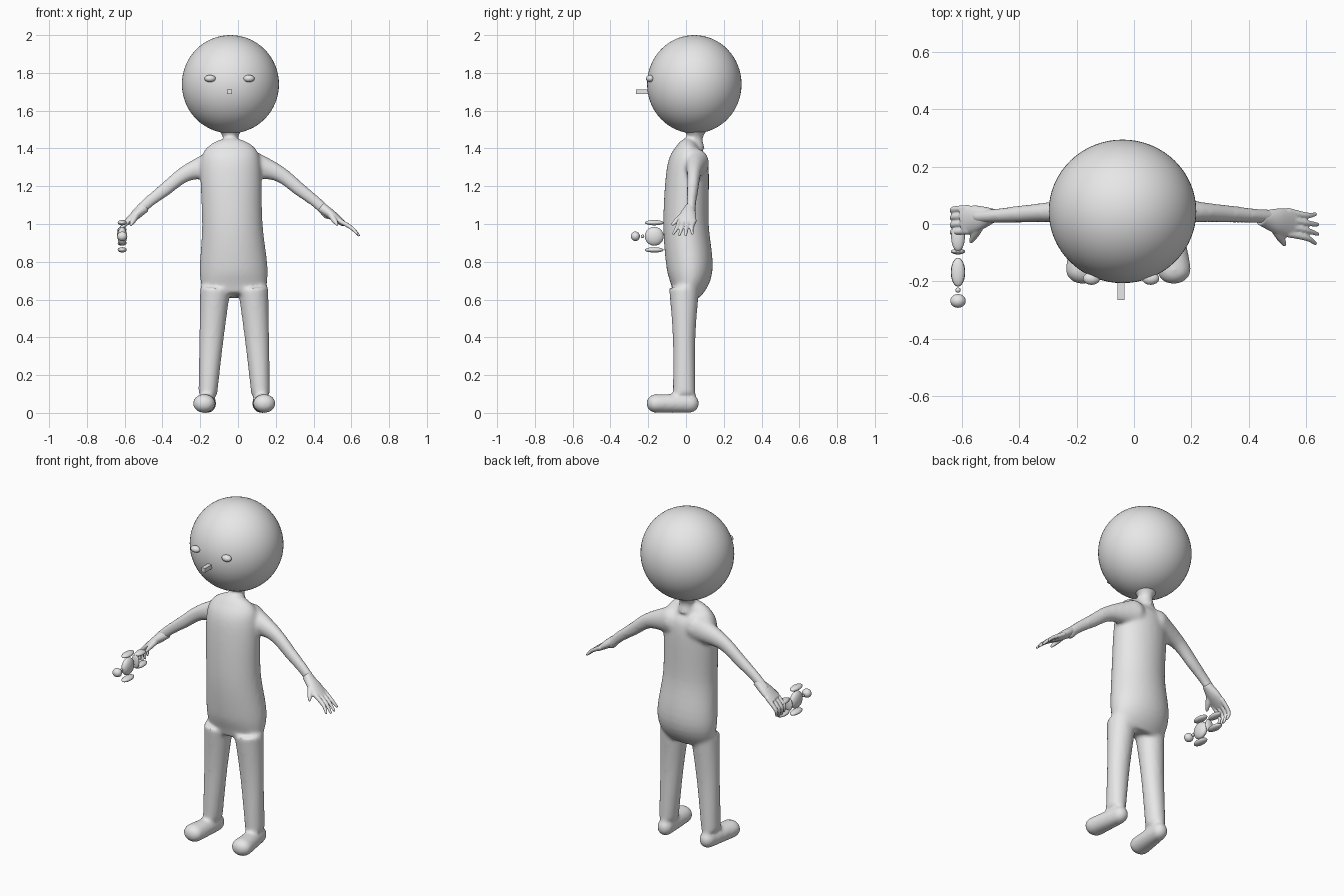
import bpy, bmesh, math
from mathutils import Vector, Matrix

if "Cube" in bpy.data.objects:
    bpy.data.objects.remove(bpy.data.objects["Cube"], do_unlink=True)

shade = 0.8
grey = bpy.data.materials.new("plain_grey")
grey.use_nodes = True
grey.diffuse_color = (shade, shade, shade, 1)
grey.node_tree.nodes["Principled BSDF"].inputs["Base Color"].default_value = grey.diffuse_color

DEPTH_AXIS, UP_AXIS = Vector((0, 1, 0)), Vector((0, 0, 1))


def finish(name, bm, smooth=True):
    bmesh.ops.recalc_face_normals(bm, faces=bm.faces)
    for face in bm.faces:
        face.smooth = smooth
    mesh = bpy.data.meshes.new(name)
    bm.to_mesh(mesh)
    bm.free()
    mesh.materials.append(grey)
    part = bpy.data.objects.new(name, mesh)
    bpy.context.collection.objects.link(part)
    return part


def ease(stations, steps=6):
    """Smooth curve through the stations, rounding both path and radii."""
    keys = [Vector(station) for station in stations]
    keys = [keys[0], *keys, keys[-1]]
    curve = []
    for before, start, end, after in zip(keys, keys[1:], keys[2:], keys[3:]):
        for step in range(steps):
            t = step / steps
            pull_in, pull_out = (end - before) / 2, (after - start) / 2
            rise = t * t * (3 - 2 * t)
            curve.append(start.lerp(end, rise) + pull_in * t * (1 - t) ** 2
                         - pull_out * t * t * (1 - t))
    return curve + [keys[-1]]


def tube(bm, stations, ref=DEPTH_AXIS, round_ends=True, sides=24):
    """Closed loft; each station is x, y, z, side radius, radius along ref."""
    stations = ease(stations)
    points = [Vector(station[:3]) for station in stations]
    last = len(points) - 1
    rings = []
    for i, (point, station) in enumerate(zip(points, stations)):
        along = (points[min(i + 1, last)] - points[max(i - 1, 0)]).normalized()
        deep = (ref - along * along.dot(ref)).normalized()
        wide = deep.cross(along)
        across, depth = wide * station[3], deep * station[4]
        angles = [math.tau * k / sides for k in range(sides)]
        rings.append([bm.verts.new(point + across * math.cos(a) + depth * math.sin(a))
                      for a in angles])
        if round_ends and i in (0, last):
            frame = Matrix((across, depth, along * depth.length)).transposed().to_4x4()
            bmesh.ops.create_uvsphere(bm, u_segments=sides, v_segments=sides // 2, radius=1,
                                      matrix=Matrix.Translation(point) @ frame)
    for ring, following in zip(rings, rings[1:]):
        for k in range(sides):
            bm.faces.new((ring[k - 1], ring[k], following[k], following[k - 1]))
    bm.faces.new(rings[0])
    bm.faces.new(rings[-1])


def fuse(part, voxel, rounds):
    """Merge overlapping lofts into one soft skin."""
    remesh = part.modifiers.new("fuse", "REMESH")
    remesh.mode = "VOXEL"
    remesh.voxel_size = voxel
    remesh.use_smooth_shade = True
    part.modifiers.new("soften", "SMOOTH").iterations = rounds


def ellipsoid(name, centre, radii, segments=24):
    bm = bmesh.new()
    bmesh.ops.create_uvsphere(bm, u_segments=segments, v_segments=segments // 2, radius=1,
                              matrix=Matrix.Translation(centre) @ Matrix.Diagonal((*radii, 1)))
    return finish(name, bm)


# Torso, leaning slightly to its right with height
bm = bmesh.new()
torso = [(1.44, .04, .05, .03), (1.4, .02, .13, .07), (1.3, .01, .16, .11),
         (1, 0, .16, .12), (.75, .02, .18, .12), (.62, 0, .16, .07)]
tube(bm, [(-.03 * z, y, z, wide, deep) for z, y, wide, deep in torso],
     round_ends=False, sides=40)

# Neck flaring into the head
tube(bm, [(-.04, .05, z, r, r) for z, r in ((1.4, .05), (1.46, .04), (1.53, .09))],
     round_ends=False)

# Matching legs, feet and arms
leg = [(.1, .66, .08, .08), (.12, .4, .065, .06), (.14, .1, .05, .06)]
foot = [(.14, .02, .045), (.16, -.16, .06)]
arm = [(.08, 1.32, .08), (.24, 1.27, .045), (.36, 1.18, .036), (.45, 1.11, .03), (.51, 1.05, .03)]
for side in (-1, 1):
    tube(bm, [(side * x - .02, -.01, z, wide, deep) for x, z, wide, deep in leg],
         round_ends=False)
    tube(bm, [(side * x - .02, y, .05, wide, .05) for x, y, wide in foot], ref=UP_AXIS)
    tube(bm, [(side * x - .03, .06 - .07 * x, z, r, r * .85) for x, z, r in arm])
fuse(finish("body", bm), voxel=.01, rounds=9)


# Hands: flat palm, four fanned fingers and a thumb
def hand(name, wrist, knuckle, bend, tip, spread):
    wrist, knuckle, bend, tip = map(Vector, (wrist, knuckle, bend, tip))
    bm = bmesh.new()
    tube(bm, [(*wrist, .027, .024), (*wrist.lerp(knuckle, .5), .025, .045),
              (*knuckle, .014, .05)], round_ends=False)
    for finger in range(4):
        fan = DEPTH_AXIS * (.04 - .026 * finger)
        reach = 1 if finger in (1, 2) else .8
        end = bend.lerp(tip, reach) + fan * spread
        tube(bm, [(*(knuckle.lerp(wrist, .2) + fan), .013, .013),
                  (*(bend + fan), .011, .011), (*end, .007, .007)], sides=10)
    root = wrist.lerp(knuckle, .4) - DEPTH_AXIS * .02
    thumb_tip = knuckle.lerp(bend, .1) - DEPTH_AXIS * .07
    thumb_tip.x = wrist.lerp(knuckle, .7).x
    tube(bm, [(*root, .018, .018), (*root.lerp(thumb_tip, .6), .015, .015),
              (*thumb_tip, .008, .008)], sides=10)
    fuse(finish(name, bm), voxel=.004, rounds=4)


hand("left_hand", (.44, .02, 1.09), (.56, 0, 1), (.6, -.01, .98), (.64, -.02, .94), spread=1.3)
hand("right_hand", (-.49, .03, 1.09), (-.6, .01, 1), (-.63, .01, .96), (-.625, 0, .91), spread=.9)

# Head and face
ellipsoid("head", (-.04, .044, 1.74), (.257, .25, .26), segments=64)
for side, name in ((-1, "right_eye"), (1, "left_eye")):
    ellipsoid(name, (side * .103 - .045, -.19, 1.77), (.03, .022, .019), segments=16)
bm = bmesh.new()
bmesh.ops.create_cube(bm, size=1, matrix=Matrix.Translation((-.045, -.225, 1.7))
                      @ Matrix.Diagonal((.025, .08, .025, 1)))
finish("nose", bm, smooth=False)

# Small doll held by the legs in the right hand
doll = Vector((-.613, 0, .935))
for name, forward, radii in (("head", .268, (.027, .024, .025)), ("neck", .23, (.009, .009, .009)),
                             ("body", .168, (.025, .05, .05)), ("waist", .096, (.025, .01, .04))):
    ellipsoid("doll_" + name, doll - DEPTH_AXIS * forward, radii)
for side, level in ((1, "upper"), (-1, "lower")):
    for limb, forward, height in (("arm", .168, .072), ("leg", .045, .036)):
        ellipsoid(f"doll_{level}_{limb}", doll - DEPTH_AXIS * forward + UP_AXIS * side * height,
                  (.024, .05, .014))
